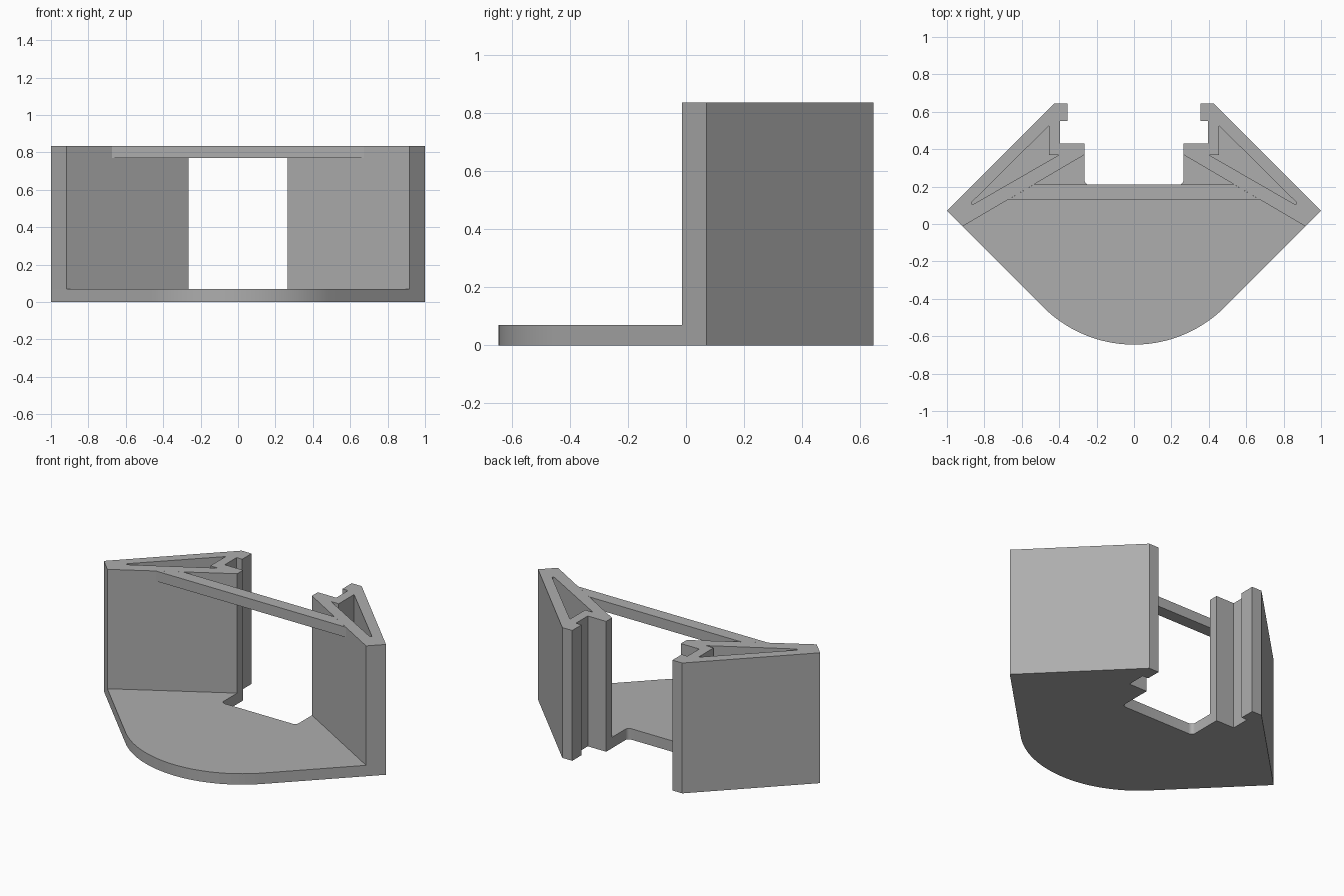
import bpy, bmesh, math

cube = bpy.data.objects.get("Cube")
if cube:
    bpy.data.objects.remove(cube, do_unlink=True)

grey = bpy.data.materials.new("plain grey")
grey.use_nodes = True
GREY = (0.42, 0.42, 0.42, 1)
grey.diffuse_color = GREY
grey.node_tree.nodes["Principled BSDF"].inputs["Base Color"].default_value = GREY

BASE, TOP = 0.07, 0.835


def prism(name, loops, z0, z1):
    """Fill an outline (with optional holes) and extrude it upward."""
    bm = bmesh.new()
    edges = []
    for loop in loops:
        vs = [bm.verts.new((x, y, z0)) for x, y in loop]
        edges += [bm.edges.new((a, b)) for a, b in zip(vs, vs[1:] + vs[:1])]
    bmesh.ops.triangle_fill(bm, edges=edges, use_beauty=True)
    ext = bmesh.ops.extrude_face_region(bm, geom=bm.faces[:])
    bmesh.ops.translate(bm, vec=(0, 0, z1 - z0),
                        verts=[g for g in ext["geom"] if isinstance(g, bmesh.types.BMVert)])
    bmesh.ops.recalc_face_normals(bm, faces=bm.faces[:])
    bmesh.ops.dissolve_limit(bm, angle_limit=0.01, verts=bm.verts[:], edges=bm.edges[:])
    me = bpy.data.meshes.new(name)
    bm.to_mesh(me)
    bm.free()
    me.materials.append(grey)
    ob = bpy.data.objects.new(name, me)
    bpy.context.collection.objects.link(ob)
    bpy.ops.object.select_all(action="DESELECT")
    ob.select_set(True)
    bpy.context.view_layer.objects.active = ob
    bpy.ops.object.shade_smooth_by_angle(angle=math.radians(20))
    return ob


def mirror(points):
    return [(-x, y) for x, y in points]


def arc(cx, cy, r, start, end, steps):
    angles = [math.radians(start + (end - start) * i / steps) for i in range(steps + 1)]
    return [(cx + r * math.cos(a), cy + r * math.sin(a)) for a in angles]


# Shared rear outline of one side: outer corner, clip hook, inner step
side = [(1, 0.07), (0.425, 0.645), (0.355, 0.645), (0.355, 0.55),
        (0.395, 0.55), (0.395, 0.43), (0.265, 0.43)]

# Base plate with rounded front and a notch at the back
notch = arc(0.24, 0.235, 0.025, 0, -90, 5)
half = side + notch
front = arc(0, 0.043, 0.688, 225, 315, 36)
prism("base_plate", [half + mirror(half)[::-1] + front], 0, BASE)

# Side walls with a hollow wedge pocket
wall = side + [(0.265, 0.37), (0.917, -0.013)]
pocket = [(0.455, 0.525), (0.455, 0.37), (0.40, 0.37),
          (0.855, 0.108), (0.868, 0.107), (0.868, 0.116)]
prism("left_wall", [wall, pocket], BASE, TOP)
prism("right_wall", [mirror(wall), mirror(pocket)], BASE, TOP)

# Cross bar joining the walls along the top
bar = [(0.673, 0.13), (0.537, 0.21)]
prism("top_bar", [bar + mirror(bar)[::-1]], 0.77, TOP)
